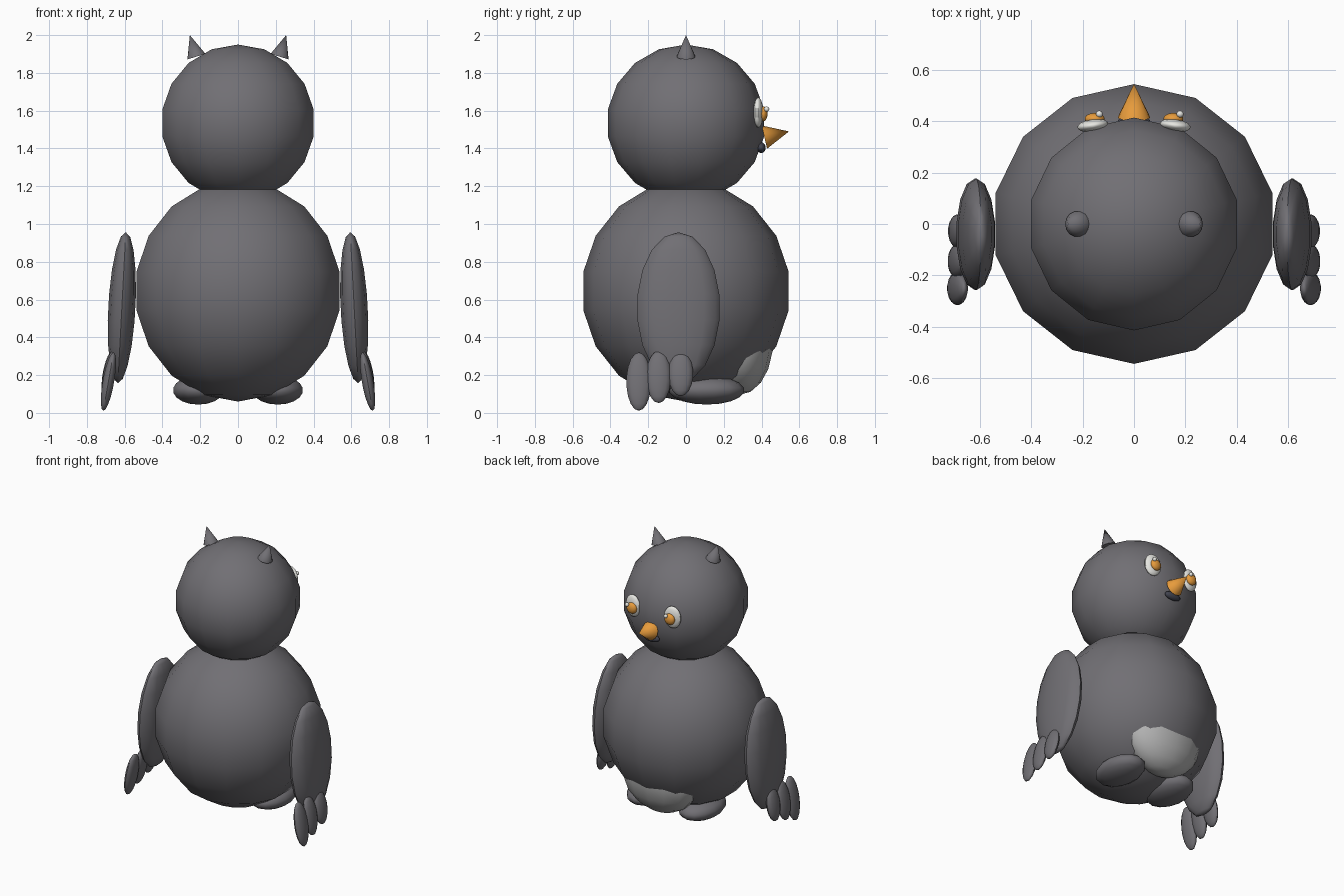
import bpy, bmesh, math
from mathutils import Matrix, Vector

if "Cube" in bpy.data.objects:
    bpy.data.objects.remove(bpy.data.objects["Cube"], do_unlink=True)


def material(name, r, g, b):
    m = bpy.data.materials.new(name)
    m.use_nodes = True
    m.diffuse_color = (r, g, b, 1)
    node = next(n for n in m.node_tree.nodes if n.type == 'BSDF_PRINCIPLED')
    node.inputs["Base Color"].default_value = (r, g, b, 1)
    return m


GREY = material("charcoal_grey", .165, .16, .175)
PALE = material("belly_grey", .45, .45, .45)
WHITE = material("eye_white", .82, .82, .78)
ORANGE = material("orange", .8, .33, .045)
DARK = material("mouth_dark", .055, .058, .08)
SEGMENTS, RINGS = 14, 9


def finish(name, bm, mat):
    bmesh.ops.recalc_face_normals(bm, faces=bm.faces)
    mesh = bpy.data.meshes.new(name)
    bm.to_mesh(mesh)
    bm.free()
    mesh.materials.append(mat)
    ob = bpy.data.objects.new(name, mesh)
    bpy.context.collection.objects.link(ob)
    bpy.ops.object.select_all(action='DESELECT')
    ob.select_set(True)
    bpy.context.view_layer.objects.active = ob
    bpy.ops.object.shade_smooth_by_angle(angle=math.radians(45))
    return ob


def ellipsoid(name, centre, radii, mat, tilt=0, turn=0):
    """Low-poly ball with a column of vertices on +y; tilt about y, turn about z."""
    bm = bmesh.new()
    bmesh.ops.create_uvsphere(bm, u_segments=SEGMENTS, v_segments=RINGS, radius=1)
    rim = next(v.co for v in bm.verts if math.hypot(v.co.x, v.co.y) > .5)
    align = Matrix.Rotation(math.pi / 2 - math.atan2(rim.y, rim.x), 4, 'Z')
    place = (Matrix.Translation(centre)
             @ Matrix.Rotation(math.radians(turn), 4, 'Z')
             @ Matrix.Rotation(math.radians(tilt), 4, 'Y')
             @ Matrix.Diagonal((*radii, 1)))
    bm.transform(place @ align)
    return finish(name, bm, mat)


def cone(name, base, tip, radius, mat):
    base, tip = Vector(base), Vector(tip)
    axis = tip - base
    bm = bmesh.new()
    bmesh.ops.create_cone(bm, cap_ends=True, segments=SEGMENTS,
                          radius1=radius, radius2=0, depth=axis.length)
    spin = axis.to_track_quat('Z', 'Y').to_matrix().to_4x4()
    bm.transform(Matrix.Translation((base + tip) / 2) @ spin)
    return finish(name, bm, mat)


# Body, belly patch and head
ellipsoid("body", (0, 0, .645), (.56, .552, .585), GREY)
ellipsoid("belly", (0, .28, .37), (.3, .18, .275), PALE)
ellipsoid("head", (0, 0, 1.535), (.417, .42, .415), GREY)

# Beak and mouth
cone("beak", (0, .415, 1.46), (0, .545, 1.49), .063, ORANGE)
ellipsoid("mouth", (0, .398, 1.404), (.065, .024, .028), DARK)

# Paired parts
for side, s in (("left", 1), ("right", -1)):
    cone(side + "_ear", (s * .22, 0, 1.886), (s * .255, 0, 2), .05, GREY)

    ellipsoid(side + "_eye", (s * .16, .383, 1.59), (.062, .025, .08), WHITE, turn=-8 * s)
    ellipsoid(side + "_iris", (s * .153, .408, 1.583), (.04, .024, .04), ORANGE)
    ellipsoid(side + "_eye_glint", (s * .157 + .022, .427, 1.608), (.014, .014, .014), WHITE)

    ellipsoid(side + "_wing", (s * .615, -.04, .557), (.074, .22, .4), GREY, tilt=-3 * s)
    # Wing-tip feathers, longest at the rear
    for i, (y, z, length) in enumerate(((-.25, .166, .157), (-.145, .19, .14), (-.028, .207, .12))):
        ellipsoid(f"{side}_feather_{i + 1}", (s * .686, y, z), (.031, .066, length),
                  GREY, tilt=-10 * s)

    ellipsoid(side + "_foot", (s * .21, .11, .12), (.138, .2, .076), GREY)
